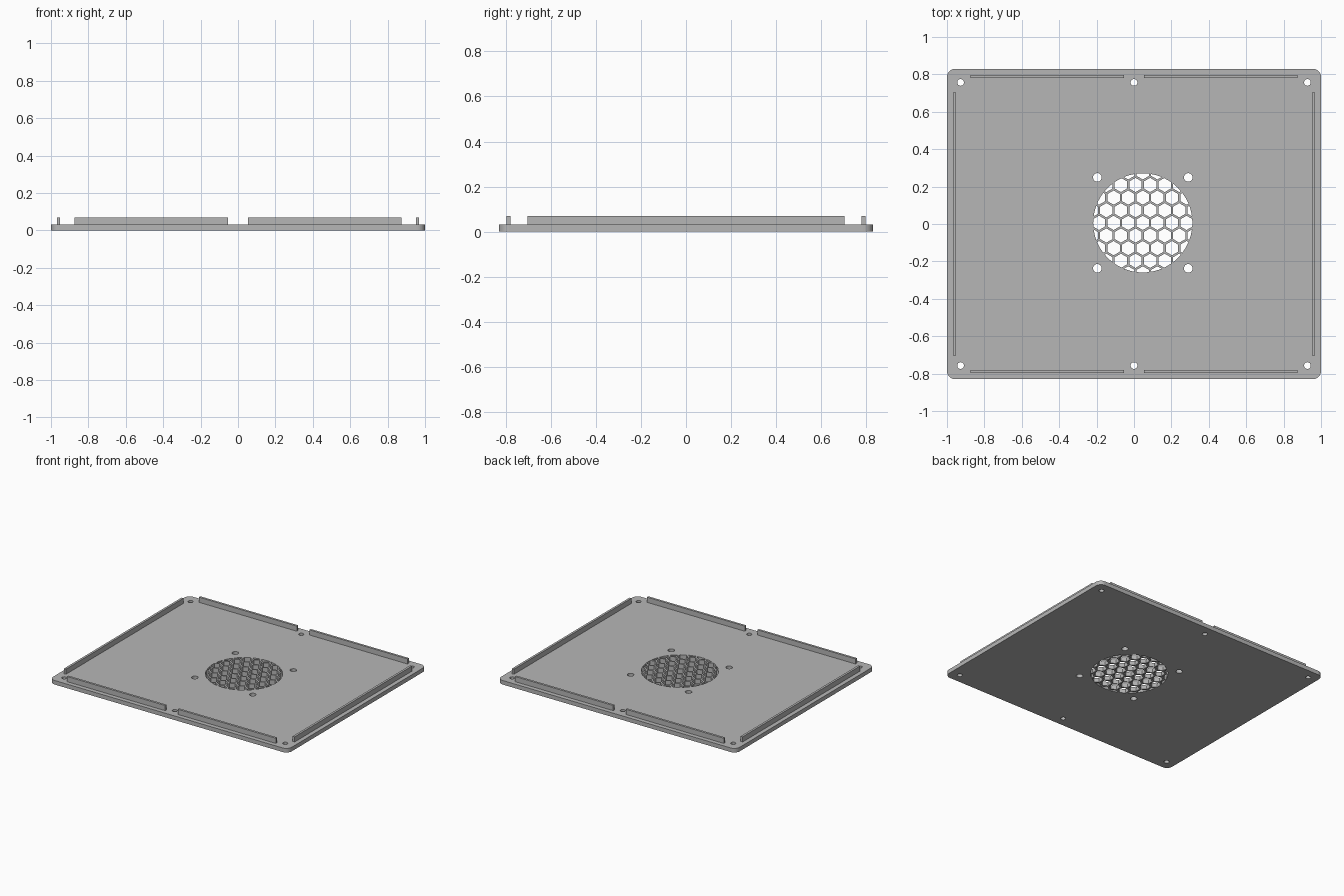
import bpy, bmesh
from math import sin, cos, pi, sqrt
from mathutils import Vector

if "Cube" in bpy.data.objects:
    bpy.data.objects.remove(bpy.data.objects["Cube"], do_unlink=True)

HALF_X, HALF_Y, THICK, CORNER = 1.0, 0.83, 0.031, 0.045
RIB_TOP, RIB_W = 0.07, 0.017
GRILLE, GRILLE_R = Vector((0.047, 0.006)), 0.265
PITCH, WALL = 0.078, 0.012

grey = bpy.data.materials.new("light grey plastic")
grey.use_nodes = True
grey.diffuse_color = (0.47, 0.47, 0.47, 1)
grey.node_tree.nodes["Principled BSDF"].inputs["Base Color"].default_value = grey.diffuse_color


def ring(centre, radius, sides, start=0.0):
    return [Vector((centre[0] + radius * cos(start + 2 * pi * i / sides),
                    centre[1] + radius * sin(start + 2 * pi * i / sides)))
            for i in range(sides)]


def clip(poly, boundary):
    """Keep the part of a polygon inside a convex counter-clockwise boundary."""
    for a, b in zip(boundary, boundary[1:] + boundary[:1]):
        edge, out = b - a, []
        for p, q in zip(poly, poly[1:] + poly[:1]):
            dp, dq = edge.cross(p - a), edge.cross(q - a)
            if dp >= 0:
                out.append(p)
            if dp * dq < 0:
                out.append(p.lerp(q, dp / (dp - dq)))
        poly = out
        if len(poly) < 3:
            return []
    return poly


def area(poly):
    return sum(p.cross(q) for p, q in zip(poly, poly[1:] + poly[:1])) / 2


# Rounded outline of the plate
outline = []
for k, (sx, sy) in enumerate([(1, 1), (-1, 1), (-1, -1), (1, -1)]):
    for i in range(9):
        a = pi / 2 * (k + i / 8)
        outline.append(Vector((sx * (HALF_X - CORNER) + CORNER * cos(a),
                               sy * (HALF_Y - CORNER) + CORNER * sin(a))))

# Screw holes along the edges and around the fan grille
holes = [ring((x, y), 0.018, 24) for x in (-0.927, 0, 0.927) for y in (-0.757, 0.757)]
holes += [ring(GRILLE + Vector((x, y)), 0.023, 24)
          for x in (-0.243, 0.243) for y in (-0.243, 0.243)]

# Honeycomb openings trimmed to the round grille
circle = ring(GRILLE, GRILLE_R, 72)
for row in range(-5, 6):
    for col in range(-5, 6):
        centre = GRILLE + Vector(((col + row % 2 / 2) * PITCH, row * PITCH * sqrt(3) / 2))
        cell = clip(ring(centre, (PITCH - WALL) / sqrt(3), 6, pi / 2), circle)
        if cell and area(cell) > 0.00005:
            holes.append(cell)

# Plate: filled flat curve with holes, extruded and turned into a mesh
curve = bpy.data.curves.new("plate_profile", "CURVE")
curve.dimensions = "2D"
curve.fill_mode = "BOTH"
curve.extrude = THICK / 2
for loop in [outline] + holes:
    spline = curve.splines.new("POLY")
    spline.points.add(len(loop) - 1)
    for point, co in zip(spline.points, loop):
        point.co = (co.x, co.y, 0, 1)
    spline.use_cyclic_u = True
    spline.use_smooth = False
helper = bpy.data.objects.new("plate_profile", curve)
bpy.context.collection.objects.link(helper)
bpy.context.view_layer.update()
mesh = bpy.data.meshes.new_from_object(
    helper.evaluated_get(bpy.context.evaluated_depsgraph_get()))
bpy.data.objects.remove(helper, do_unlink=True)

bm = bmesh.new()
bm.from_mesh(mesh)
bmesh.ops.remove_doubles(bm, verts=bm.verts, dist=0.00002)
bmesh.ops.translate(bm, verts=bm.verts, vec=(0, 0, THICK / 2))
bmesh.ops.recalc_face_normals(bm, faces=bm.faces)
for face in bm.faces:
    face.smooth = False
    face.material_index = 0
bm.to_mesh(mesh)
bm.free()
mesh.materials.clear()
mesh.materials.append(grey)
plate = bpy.data.objects.new("vented_plate", mesh)
bpy.context.collection.objects.link(plate)


# Locating ribs standing on the plate
def rib(name, x, y, size_x, size_y):
    bottom = THICK - 0.002
    bpy.ops.mesh.primitive_cube_add(size=1, location=(x, y, (bottom + RIB_TOP) / 2))
    obj = bpy.context.object
    obj.name = name
    obj.scale = (size_x, size_y, RIB_TOP - bottom)
    bpy.ops.object.transform_apply(location=False, rotation=False, scale=True)
    obj.data.materials.append(grey)


for sx, side in ((1, "left"), (-1, "right")):
    rib(side + "_rib", sx * 0.959, 0, RIB_W, 1.406)
    for sy, end in ((-1, "front"), (1, "back")):
        rib(f"{end}_{side}_rib", sx * 0.464, sy * 0.788, 0.822, RIB_W)
